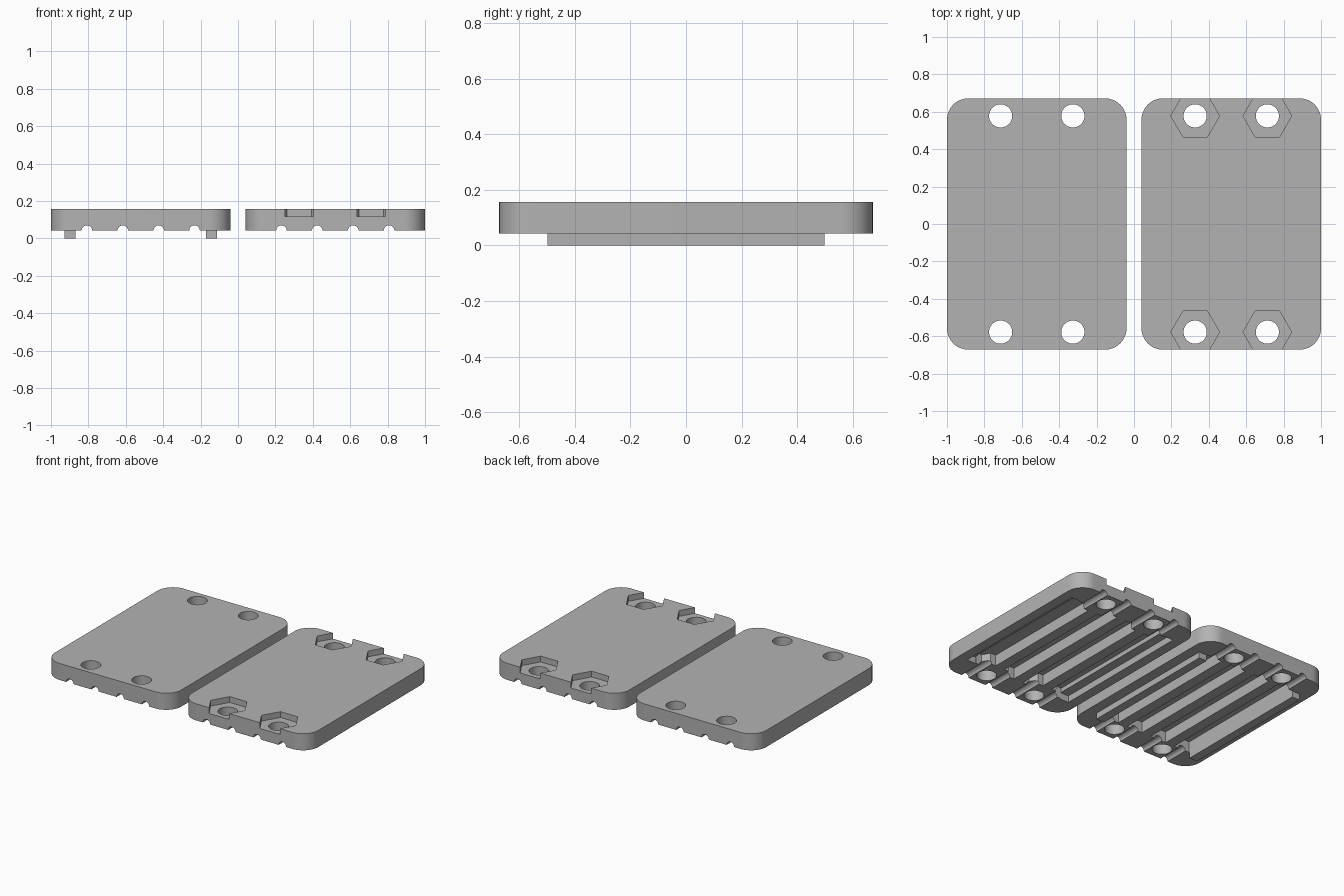
import bpy, bmesh, math
from mathutils import Matrix

cube = bpy.data.objects.get("Cube")
if cube:
    bpy.data.objects.remove(cube, do_unlink=True)

grey = bpy.data.materials.new("mid grey")
grey.use_nodes = True
grey.diffuse_color = (0.45, 0.45, 0.45, 1)
grey.node_tree.nodes["Principled BSDF"].inputs["Base Color"].default_value = grey.diffuse_color

BOTTOM, TOP = 0.042, 0.156
HALF_W, HALF_L, CORNER = 0.48, 0.672, 0.115
HOLE_X, HOLE_Y = 0.193, 0.578
WIRES = (-0.288, -0.096, 0.096, 0.288)
RIDGE_X = 0.378
HOLES = [(sx * HOLE_X, sy * HOLE_Y) for sx in (-1, 1) for sy in (-1, 1)]


def to_object(name, bm):
    mesh = bpy.data.meshes.new(name)
    bmesh.ops.recalc_face_normals(bm, faces=bm.faces)
    bm.to_mesh(mesh)
    bm.free()
    mesh.materials.append(grey)
    obj = bpy.data.objects.new(name, mesh)
    bpy.context.collection.objects.link(obj)
    return obj


def box(name, x, half_x, half_y, z0, z1):
    bm = bmesh.new()
    bmesh.ops.create_cube(bm, size=1)
    bmesh.ops.scale(bm, vec=(2 * half_x, 2 * half_y, z1 - z0), verts=bm.verts)
    bmesh.ops.translate(bm, vec=(x, 0, (z0 + z1) / 2), verts=bm.verts)
    return to_object(name, bm)


def prism(name, x, y, z, radius, length, sides, along_y=False, turn=0.0):
    bm = bmesh.new()
    m = Matrix.Translation((x, y, z)) @ Matrix.Rotation(math.pi / 2 if along_y else 0, 4, 'X')
    bmesh.ops.create_cone(bm, cap_ends=True, segments=sides, radius1=radius, radius2=radius,
                          depth=length, matrix=m @ Matrix.Rotation(turn, 4, 'Z'))
    return to_object(name, bm)


def hexagon(name, x, y, z0, z1, radius):
    # points of the hexagon lie along x
    return prism(name, x, y, (z0 + z1) / 2, radius, z1 - z0, 6, turn=math.pi / 6 if HEX_TURN else 0)


def cut(target, cutter):
    mod = target.modifiers.new("cut", 'BOOLEAN')
    mod.operation = 'DIFFERENCE'
    mod.solver = 'EXACT'
    mod.object = cutter
    dg = bpy.context.evaluated_depsgraph_get()
    mesh = bpy.data.meshes.new_from_object(target.evaluated_get(dg))
    target.modifiers.clear()
    target.data = mesh
    bpy.data.objects.remove(cutter, do_unlink=True)


# Find which way a six-sided cone points, so nut pockets point along x
probe = bmesh.new()
bmesh.ops.create_cone(probe, segments=6, radius1=1, radius2=1, depth=1)
HEX_TURN = max(v.co.x for v in probe.verts) < 0.95
probe.free()


def slab(name):
    # Rounded rectangle outline, extruded
    bm = bmesh.new()
    ring = []
    for i, (sx, sy) in enumerate([(1, 1), (-1, 1), (-1, -1), (1, -1)]):
        for k in range(13):
            a = (i + k / 12) * math.pi / 2
            ring.append(bm.verts.new((sx * (HALF_W - CORNER) + CORNER * math.cos(a),
                                      sy * (HALF_L - CORNER) + CORNER * math.sin(a), BOTTOM)))
    face = bm.faces.new(ring)
    out = bmesh.ops.extrude_face_region(bm, geom=[face])
    up = [v for v in out["geom"] if isinstance(v, bmesh.types.BMVert)]
    bmesh.ops.translate(bm, vec=(0, 0, TOP - BOTTOM), verts=up)
    return to_object(name, bm)


def plate(name, with_nuts):
    body = slab(name)
    # Wire chambers, kept clear of the nut bosses, and the round wire grooves
    for x in WIRES:
        chamber = box("chamber", x, 0.06, 0.5, 0, 0.118)
        if with_nuts:
            for hx, hy in HOLES:
                cut(chamber, hexagon("boss", hx, hy, -0.1, 0.3, 0.15))
        cut(body, chamber)
        cut(body, prism("groove", x, 0, BOTTOM, 0.028, 2, 24, along_y=True))
    # Bolt holes and nut pockets
    for hx, hy in HOLES:
        cut(body, prism("hole", hx, hy, 0.1, 0.062, 0.5, 40))
        if with_nuts:
            cut(body, hexagon("pocket", hx, hy, 0.116, 0.3, 0.13))
    # Slots that receive the ridges
    if with_nuts:
        for s in (-1, 1):
            cut(body, box("slot", s * RIDGE_X, 0.033, 0.506, 0, 0.088))
    return body


parts = [plate("lid_plate", False), plate("nut_plate", True)]
parts[0].location.x, parts[1].location.x = -0.52, 0.52

# Locating ridges under the lid plate
for side, s in (("right", -1), ("left", 1)):
    parts.append(box(side + "_ridge", -0.52 + s * RIDGE_X, 0.03, 0.498, 0, 0.06))

bpy.ops.object.select_all(action='DESELECT')
for obj in parts:
    obj.select_set(True)
bpy.context.view_layer.objects.active = parts[0]
bpy.ops.object.shade_smooth_by_angle(angle=math.radians(30))
